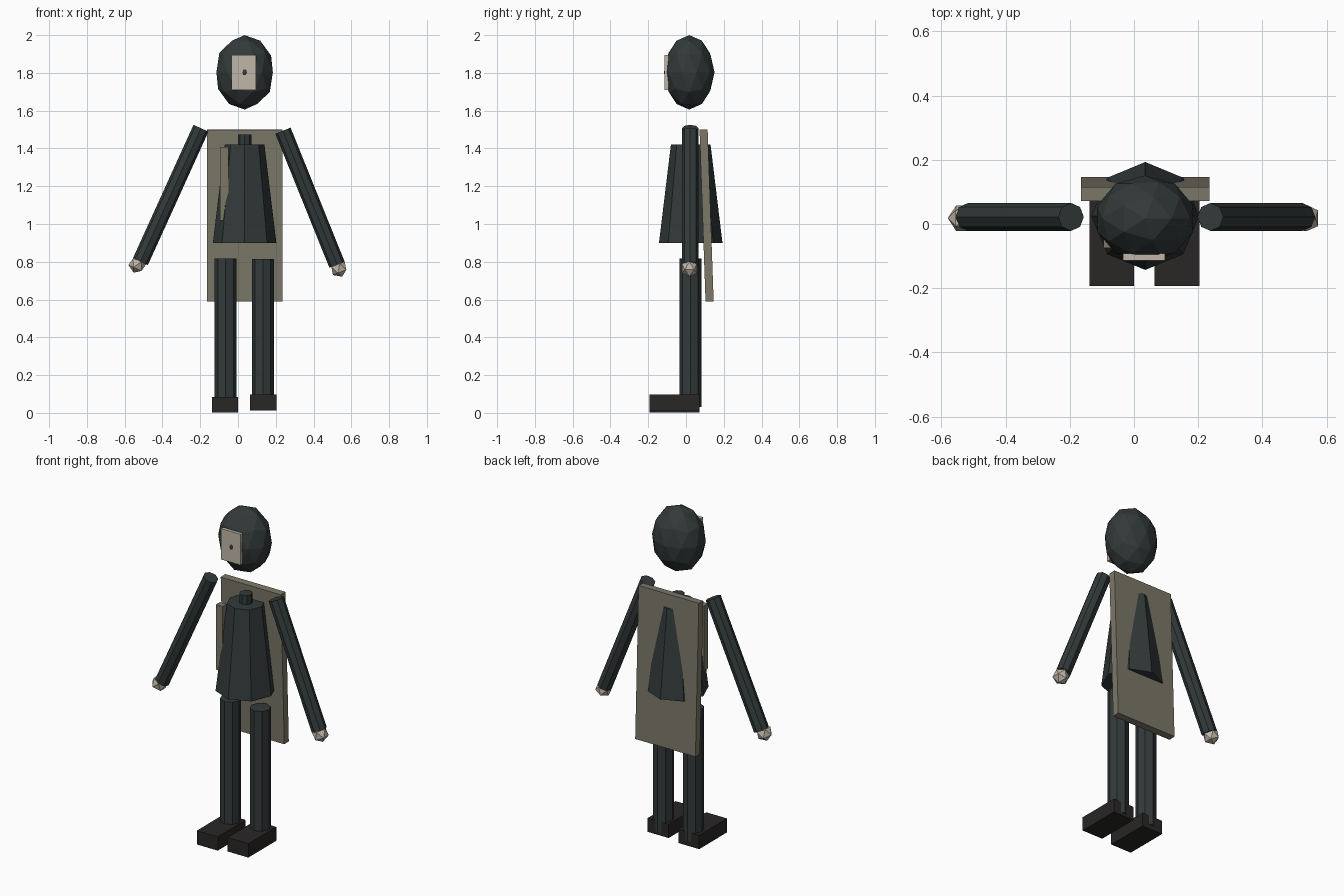
import bpy
from math import atan2
from mathutils import Vector

if "Cube" in bpy.data.objects:
    bpy.data.objects.remove(bpy.data.objects["Cube"])


def material(name, r, g, b):
    m = bpy.data.materials.new(name)
    m.diffuse_color = (r, g, b, 1)
    m.use_nodes = True
    m.node_tree.nodes["Principled BSDF"].inputs["Base Color"].default_value = m.diffuse_color
    return m


DARK = material("dark_cloth", 0.033, 0.042, 0.042)
SOLE = material("boot_leather", 0.022, 0.02, 0.019)
PALE = material("pale_skin", 0.53, 0.47, 0.39)
TAN = material("drab_cloth", 0.20, 0.19, 0.14)


def finish(name, mat):
    o = bpy.context.object
    o.name = name
    o.data.materials.append(mat)
    return o


def box(name, loc, size, mat, rot=(0, 0, 0)):
    bpy.ops.mesh.primitive_cube_add(size=1, location=loc, rotation=rot)
    o = finish(name, mat)
    o.scale = size
    return o


def rod(name, a, b, r, mat, r_top=None):
    # eight-sided rod from low point a to high point b, lying in the xz plane
    a, b = Vector(a), Vector(b)
    d = b - a
    bpy.ops.mesh.primitive_cone_add(vertices=8, radius1=r, radius2=r if r_top is None else r_top,
                                    depth=d.length, location=(a + b) / 2,
                                    rotation=(0, atan2(d.x, d.z), 0))
    return finish(name, mat)


def ball(name, loc, scale, subdivisions, mat, tilt=0):
    bpy.ops.mesh.primitive_ico_sphere_add(subdivisions=subdivisions, radius=1,
                                          location=loc, rotation=(0, tilt, 0))
    o = finish(name, mat)
    o.scale = scale
    return o


CX, CY = 0.035, 0.025

# Head and face
ball("head", (CX, 0.017, 1.803), (0.157, 0.134, 0.197), 2, DARK)
box("face", (0.031, -0.103, 1.803), (0.13, 0.021, 0.185), PALE)

# Body
rod("torso", (CX, CY, 0.90), (CX, CY, 1.42), 0.168, DARK, 0.105)
rod("neck", (CX, CY, 1.38), (CX, CY, 1.475), 0.036, DARK)

# Cape and chest strap
box("cape", (CX, 0.109, 1.045), (0.40, 0.043, 0.91), TAN, (0.035, 0, 0))
box("chest_strap", (-0.0725, -0.055, 1.213), (0.045, 0.04, 0.39), TAN)

# Arms with hands
arms = {
    "left": ((-0.517, 0.80), (-0.196, 1.507), (-0.533, 0.785)),
    "right": ((0.524, 0.785), (0.238, 1.494), (0.534, 0.765)),
}
for side, (low, high, hand) in arms.items():
    rod(side + "_arm", (low[0], 0.022, low[1]), (high[0], 0.022, high[1]), 0.0435, DARK)
    tilt = atan2(high[0] - low[0], high[1] - low[1])
    ball(side + "_hand", (hand[0], 0.018, hand[1]), (0.047,) * 3, 1, PALE, tilt)

# Legs with boots
for side, x, foot_x, foot_z, top in (("left", -0.066, -0.069, 0.0425, 0.818),
                                     ("right", 0.132, 0.134, 0.055, 0.815)):
    rod(side + "_leg", (x, 0.023, 0.03), (x, 0.023, top), 0.058, DARK)
    box(side + "_boot", (foot_x, -0.06, foot_z), (0.139, 0.265, 0.083), SOLE)
